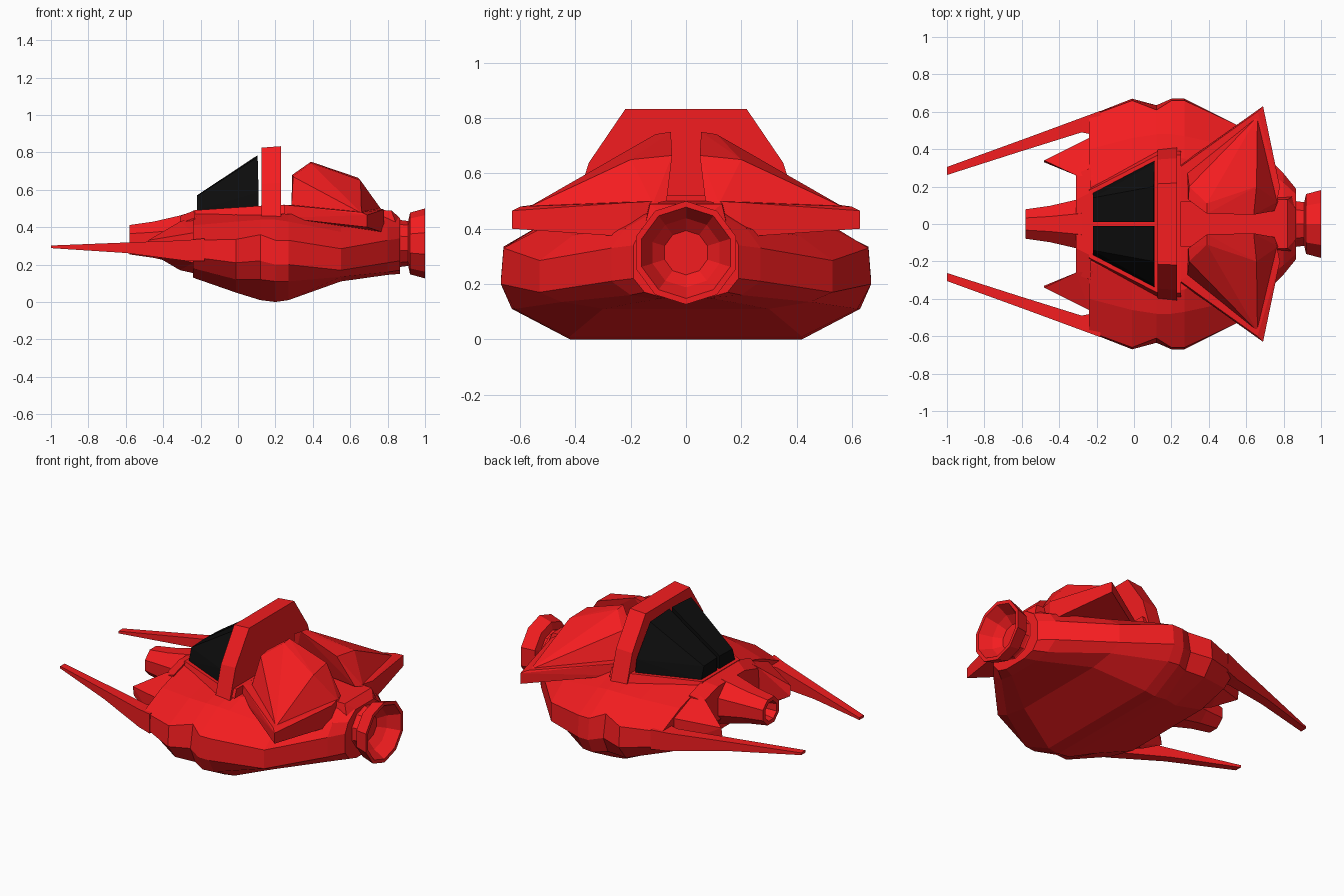
import bpy, bmesh, math

if "Cube" in bpy.data.objects:
    bpy.data.objects.remove(bpy.data.objects["Cube"])


def material(name, colour):
    m = bpy.data.materials.new(name)
    m.diffuse_color = colour
    m.use_nodes = True
    m.node_tree.nodes["Principled BSDF"].inputs["Base Color"].default_value = m.diffuse_color
    return m


RED = material("red_paint", (0.9, 0.012, 0.014, 1))
BLACK = material("black_glass", (0.004, 0.004, 0.004, 1))


def finish(name, bm, mat, mirror):
    bmesh.ops.recalc_face_normals(bm, faces=bm.faces)
    me = bpy.data.meshes.new(name)
    bm.to_mesh(me)
    bm.free()
    me.materials.append(mat)
    ob = bpy.data.objects.new(name, me)
    bpy.context.collection.objects.link(ob)
    if mirror:
        mod = ob.modifiers.new("mirror", 'MIRROR')
        mod.use_axis = (False, True, False)
    return ob


def loft(name, rings, mat=RED, mirror=False):
    """Skin a list of equal-length point rings and cap both ends."""
    bm = bmesh.new()
    vs = [[bm.verts.new(p) for p in r] for r in rings]
    n = len(rings[0])
    for a, b in zip(vs, vs[1:]):
        for i in range(n):
            j = (i + 1) % n
            bm.faces.new((a[i], a[j], b[j], b[i]))
    bm.faces.new(vs[0])
    bm.faces.new(vs[-1])
    return finish(name, bm, mat, mirror)


def hull(name, pts, mat=RED, mirror=False):
    """Faceted solid wrapped around a few corner points."""
    bm = bmesh.new()
    for p in pts:
        bm.verts.new(p)
    out = bmesh.ops.convex_hull(bm, input=bm.verts)
    junk = {g for g in out["geom_interior"] + out["geom_unused"]
            if isinstance(g, bmesh.types.BMVert)}
    bmesh.ops.delete(bm, geom=list(junk), context='VERTS')
    bmesh.ops.dissolve_limit(bm, angle_limit=0.03, verts=bm.verts, edges=bm.edges)
    return finish(name, bm, mat, mirror)


def lathe(name, profile, sides, zc, y_scale=1.0):
    """Tube along x from (x, radius) pairs."""
    rings = []
    for x, r in profile:
        rings.append([(x, y_scale * r * math.cos(a), zc + r * math.sin(a))
                      for a in [2 * math.pi * (k + 0.5) / sides for k in range(sides)]])
    return loft(name, rings)


# main body: x, then half section from top edge round to the keel
sections = [
    (-.24, (.20, .47), (.40, .41), (.575, .33), (.58, .24), (.50, .18), (.30, .13)),
    (-.01, (.30, .47), (.46, .43), (.66, .335), (.67, .21), (.60, .12), (.35, .05)),
    (.12, (.36, .47), (.48, .44), (.61, .36), (.635, .22), (.59, .12), (.42, .01)),
    (.20, (.36, .47), (.48, .44), (.66, .33), (.67, .20), (.63, .11), (.42, 0)),
    (.27, (.35, .47), (.47, .43), (.66, .33), (.67, .20), (.62, .11), (.42, .01)),
    (.55, (.20, .46), (.41, .375), (.53, .285), (.53, .17), (.45, .135), (.30, .11)),
    (.80, (.12, .46), (.22, .40), (.27, .33), (.27, .21), (.20, .16), (.11, .145)),
    (.865, (.09, .45), (.16, .40), (.19, .34), (.19, .22), (.15, .17), (.08, .15)),
]
loft("main_body", [[(s[0], y, z) for y, z in s[1:]] +
                   [(s[0], -y, z) for y, z in reversed(s[1:])] for s in sections])

# long front prongs: x, inner y, outer y, low z, high z
prong = [(-.18, .47, .605, .22, .34), (-.28, .49, .568, .22, .33),
         (-.60, .39, .45, .262, .318), (-1.0, .262, .305, .288, .302)]
loft("front_prong", [[(x, a, lo), (x, b, lo), (x, b, hi), (x, a, hi)]
                     for x, a, b, lo, hi in prong], mirror=True)

# short claws beside the nose
hull("claw", [(-.48, .33, .27), (-.48, .34, .33), (-.31, .26, .43), (-.31, .30, .17),
              (-.31, .42, .36), (-.24, .46, .37), (-.24, .46, .21),
              (-.22, .25, .46), (-.22, .26, .15)], mirror=True)

# nose block and hollow nose tube
hull("nose_block", [(x, s * y, z) for s in (1, -1) for x, y, z in
                    ((-.31, .27, .25), (-.31, .27, .42), (-.31, .13, .46),
                     (-.23, .30, .16), (-.23, .30, .45), (-.23, .17, .49))])
lathe("nose_tube", [(-.49, .04), (-.58, .06), (-.58, .085), (-.45, .105),
                    (-.31, .14), (-.22, .17)], 8, .333)

# cockpit rim, split glass and rear frame
hull("cockpit_rim", [(x, s * (y - d), z + k) for s in (1, -1)
                     for x, y, z in ((-.24, .20, .49), (.13, .39, .515), (.25, .39, .52))
                     for d, k in ((0, -.05), (.02, 0))])
hull("canopy_glass", [(-.22, .012, .49), (-.22, .165, .49), (-.22, .012, .57),
                      (-.22, .14, .565), (.11, .012, .50), (.11, .34, .50),
                      (.11, .325, .59), (.105, .20, .775), (.105, .012, .785)],
     BLACK, mirror=True)
frame = [(-.40, .45), (.40, .45), (.345, .63), (.215, .825), (-.215, .825), (-.345, .63)]
loft("cockpit_frame", [[(.125, y, z) for y, z in frame],
                       [(.23, y * 1.02, z + .008) for y, z in frame]])

# wing plates carrying the shoulder pods
hull("wing_plate", [(.24, .12, .45), (.24, .31, .45), (.24, .12, .52), (.24, .30, .52),
                    (.69, .63, .40), (.69, .63, .465), (.66, .60, .48),
                    (.78, .20, .37), (.78, .20, .495), (.76, .10, .38), (.76, .10, .50)],
     mirror=True)
hull("shoulder_pod", [(.285, .14, .50), (.285, .28, .50), (.66, .575, .475),
                      (.77, .12, .49), (.75, .07, .50),
                      (.29, .13, .68), (.295, .20, .67), (.39, .055, .75),
                      (.39, .11, .742), (.64, .05, .665), (.655, .20, .65)], mirror=True)

# spine between the pods and tail block
hull("spine", [(x, s * y, z) for s in (1, -1) for x, y, z in
               ((.22, .15, .42), (.22, .15, .50), (.82, .16, .36), (.82, .13, .49),
                (.865, .16, .36), (.865, .08, .45))])

# engine nozzle with hollow throat
lathe("engine_nozzle", [(.84, .15), (.87, .125), (.91, .12), (.92, .165), (1.0, .187),
                        (1.0, .165), (.93, .125), (.89, .08)], 10, .313, 1.02)
